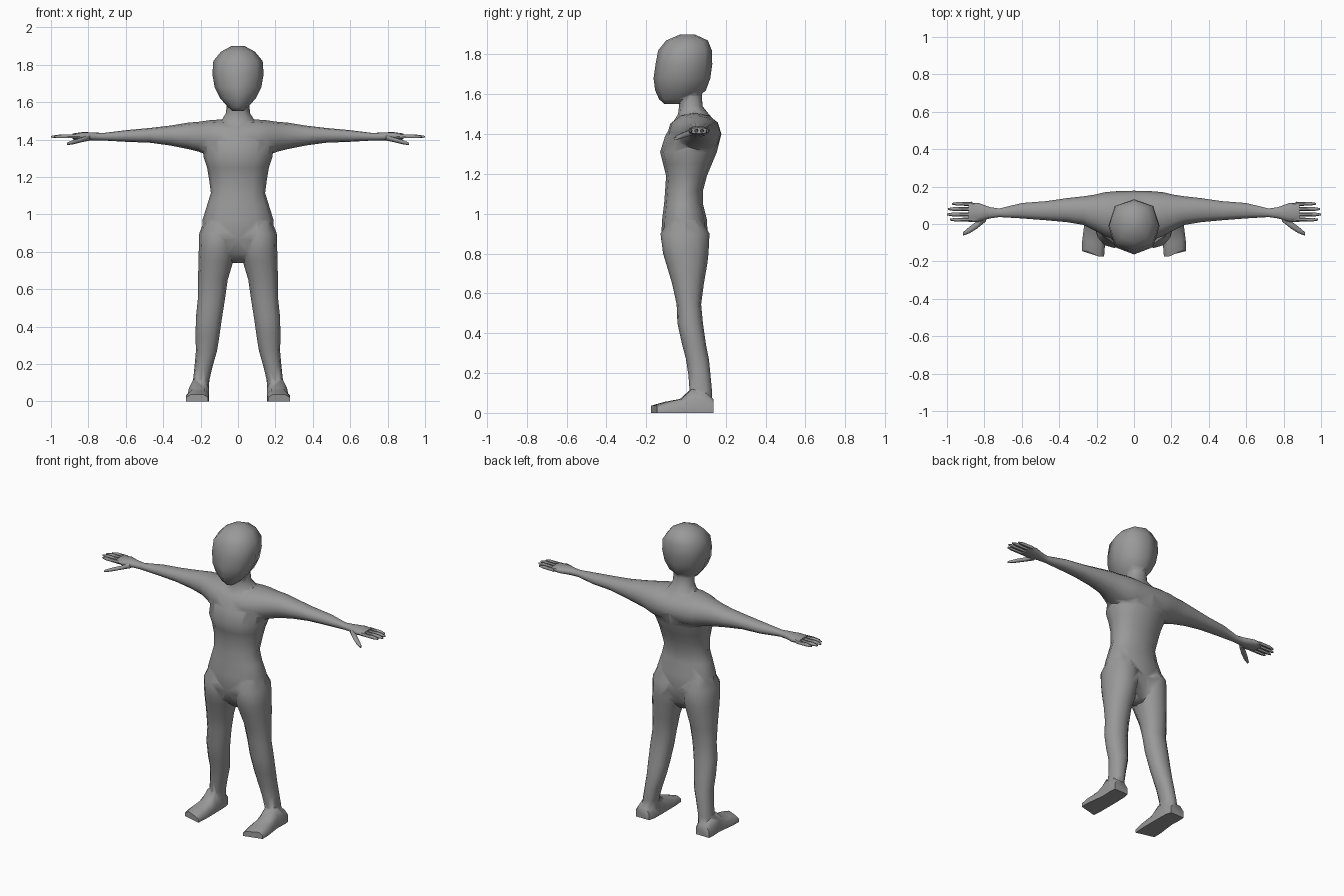
import bpy, bmesh, math

if "Cube" in bpy.data.objects:
    bpy.data.objects.remove(bpy.data.objects["Cube"])

skin = bpy.data.materials.new("grey skin")
skin.diffuse_color = (0.32, 0.32, 0.32, 1)
skin.use_nodes = True
skin.node_tree.nodes["Principled BSDF"].inputs["Base Color"].default_value = skin.diffuse_color


def make_loft(name, rings):
    """Closed skin over a list of rings of 3D points."""
    bm = bmesh.new()
    loops = [[bm.verts.new(p) for p in ring] for ring in rings]
    n = len(loops[0])
    for a, b in zip(loops, loops[1:]):
        for i in range(n):
            j = (i + 1) % n
            bm.faces.new((a[i], a[j], b[j], b[i]))
    bm.faces.new(loops[0][::-1])
    bm.faces.new(loops[-1])
    bmesh.ops.recalc_face_normals(bm, faces=bm.faces)
    mesh = bpy.data.meshes.new(name)
    bm.to_mesh(mesh)
    bm.free()
    mesh.materials.append(skin)
    ob = bpy.data.objects.new(name, mesh)
    bpy.context.collection.objects.link(ob)
    return ob


def oval(axis, pos, a0, a1, b0, b1, n, e):
    """Rounded ring across an axis, filling a0..a1 by b0..b1."""
    pts = []
    for i in range(n):
        t = 2 * math.pi * i / n
        c, s = math.cos(t), math.sin(t)
        a = (a0 + a1) / 2 + (a1 - a0) / 2 * math.copysign(abs(c) ** (2 / e), c)
        b = (b0 + b1) / 2 + (b1 - b0) / 2 * math.copysign(abs(s) ** (2 / e), s)
        pts.append((a, b, pos) if axis == "z" else (pos, a, b))
    return pts


def tube(name, axis, table, n=12, e=2.2, side=1):
    rings = [oval(axis, *row, n, e) for row in table]
    return make_loft(name, [[(side * x, y, z) for x, y, z in r] for r in rings])


# Torso and neck: z, half width, front y, back y
torso_rows = [
    (.74, .04, -.04, .06), (.79, .10, -.09, .09), (.87, .19, -.125, .11),
    (.97, .19, -.12, .105), (1.05, .165, -.11, .085), (1.115, .145, -.105, .085),
    (1.19, .155, -.10, .105), (1.25, .165, -.115, .13), (1.31, .185, -.13, .155),
    (1.39, .19, -.105, .175), (1.46, .15, -.065, .15), (1.50, .09, -.04, .115),
    (1.54, .065, -.035, .083), (1.59, .06, -.04, .08), (1.65, .06, -.05, .08)]
body = tube("body", "z", [(z, -w, w, f, b) for z, w, f, b in torso_rows])
parts = []

# Head with a narrow chin: z, half width, front y, back y
head_rows = [
    (1.552, .03, -.11, -.03), (1.575, .055, -.135, .05), (1.62, .095, -.155, .10),
    (1.68, .125, -.163, .122), (1.75, .137, -.153, .132), (1.82, .132, -.14, .13),
    (1.87, .09, -.10, .11), (1.90, .035, -.03, .045)]
parts.append(tube("head", "z", [(z, -w, w, f, b) for z, w, f, b in head_rows], 8, 2.4))

# Shoulders, arms and palms in one span: x, y range, z range
arm = [
    (0, -.095, .178, 1.30, 1.50), (.10, -.085, .175, 1.30, 1.507),
    (.155, -.065, .17, 1.315, 1.503), (.21, -.035, .157, 1.335, 1.495),
    (.27, -.005, .148, 1.35, 1.49), (.36, .01, .138, 1.368, 1.475),
    (.47, .02, .122, 1.383, 1.462), (.60, .03, .112, 1.388, 1.45),
    (.72, .037, .083, 1.395, 1.435), (.77, .03, .09, 1.395, 1.438),
    (.83, .012, .112, 1.395, 1.44), (.885, .012, .115, 1.402, 1.432)]
span = [(-r[0], *r[1:]) for r in arm[:0:-1]] + arm
parts.append(tube("arms", "x", span))

# Leg: z, x range, y range
leg = [
    (1.0, .05, .165, -.07, .06), (.9, .005, .207, -.128, .118),
    (.8, .012, .21, -.115, .113), (.75, .025, .212, -.10, .107),
    (.65, .055, .213, -.07, .09), (.545, .07, .215, -.047, .076),
    (.45, .085, .225, -.043, .085), (.345, .10, .227, -.02, .10),
    (.27, .112, .225, 0, .115), (.19, .135, .232, .012, .123),
    (.115, .153, .24, .018, .13), (.05, .157, .25, .022, .133)]

# Thumb: x, y range, z range
thumb = [
    (.79, .015, .05, 1.395, 1.425), (.84, -.025, .015, 1.385, 1.41),
    (.88, -.05, -.015, 1.375, 1.398), (.915, -.062, -.045, 1.37, 1.383)]

# Foot: inner y, outer y, inner x, outer x, height
foot = [
    (.138, .138, .167, .262, .07), (.10, .10, .157, .265, .10),
    (.025, .03, .155, .262, .12), (-.03, -.02, .155, .268, .07),
    (-.11, -.09, .155, .277, .055), (-.175, -.145, .16, .277, .036)]

# Fingers: centre y, tip x
fingers = [(.108, .972), (.08, .995), (.051, 1.0), (.023, .983)]

for side, label in ((1, "left"), (-1, "right")):
    parts.append(tube(label + "_leg", "z", leg, side=side))
    parts.append(tube(label + "_thumb", "x", thumb, 8, side=side))
    for y, tip in fingers:
        rows = [(.865, y - .011, y + .011, 1.406, 1.428),
                (tip - .03, y - .010, y + .010, 1.406, 1.427),
                (tip, y - .005, y + .005, 1.410, 1.420)]
        parts.append(tube(label + "_finger", "x", rows, 6, 2, side))
    rings = []
    for yi, yo, xi, xo, h in foot:
        ring = [(xi, yi, 0), (xo, yo, 0), (xo, yo, h * .6),
                (xo - .025, yo, h), (xi + .025, yi, h), (xi, yi, h * .6)]
        rings.append([(side * x, y, z) for x, y, z in ring])
    parts.append(make_loft(label + "_foot", rings))

# Merge everything into one continuous skin
for part in parts:
    mod = body.modifiers.new(part.name, "BOOLEAN")
    mod.operation = "UNION"
    mod.solver = "EXACT"
    mod.object = part
merged = bpy.data.meshes.new_from_object(
    body.evaluated_get(bpy.context.evaluated_depsgraph_get()))
body.modifiers.clear()
body.data = merged
for part in parts:
    bpy.data.objects.remove(part)
merged.materials.clear()
merged.materials.append(skin)
for poly in merged.polygons:
    poly.material_index = 0

# Smooth skin with crisp soles
bpy.context.view_layer.objects.active = body
body.select_set(True)
bpy.ops.object.shade_smooth_by_angle(angle=math.radians(60))
